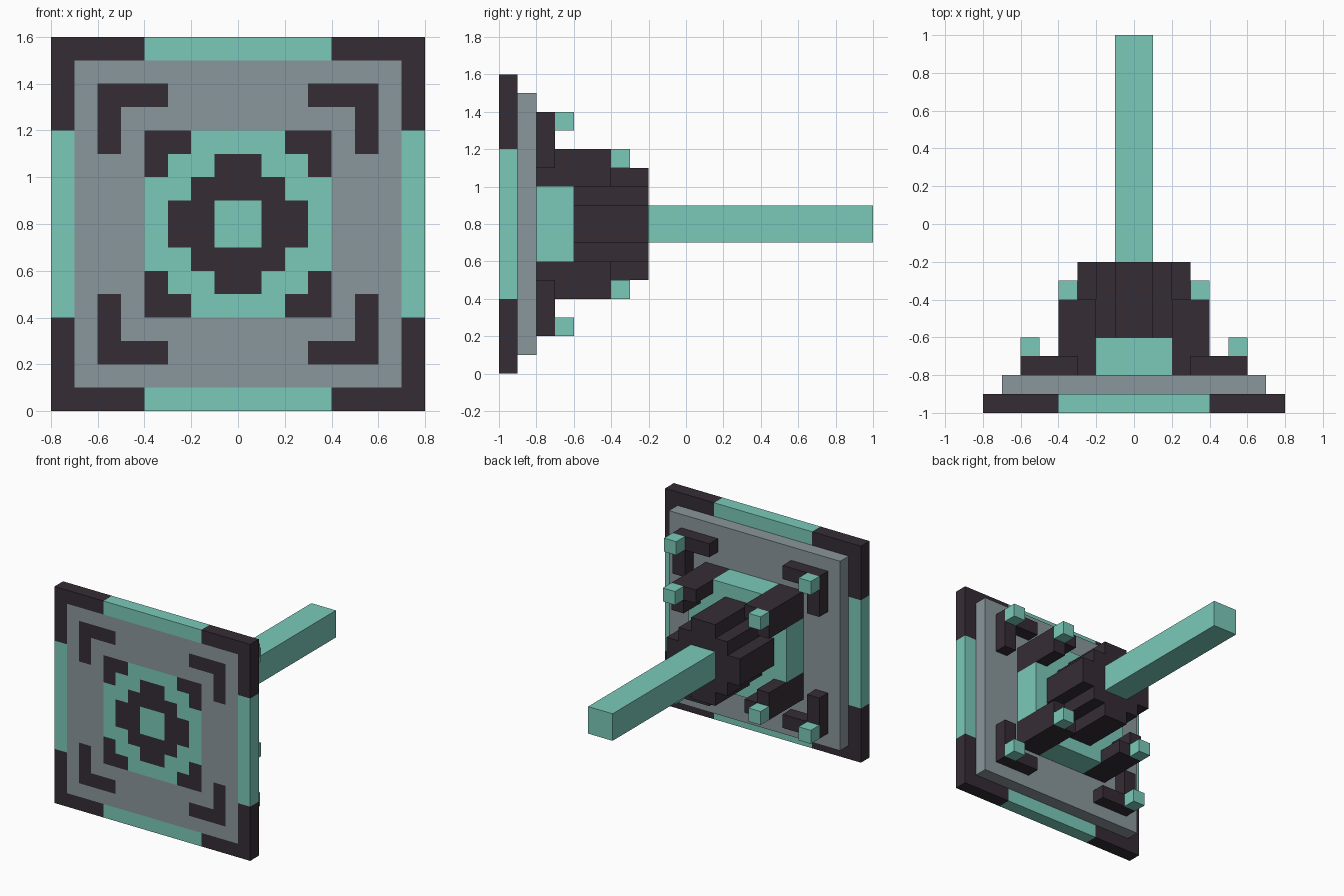
import bpy, bmesh
from mathutils import Vector

if "Cube" in bpy.data.objects:
    bpy.data.objects.remove(bpy.data.objects["Cube"])

U = 0.1                                   # block size


def material(name, rgb):
    m = bpy.data.materials.new(name)
    m.diffuse_color = (*rgb, 1)
    m.use_nodes = True
    m.node_tree.nodes["Principled BSDF"].inputs["Base Color"].default_value = m.diffuse_color
    return m


TEAL, DARK, GRAY = 0, 1, 2
MATS = [material("teal", (0.195, 0.591, 0.491)),
        material("dark plum", (0.036, 0.026, 0.036)),
        material("slate gray", (0.254, 0.309, 0.332))]


# Cross-sections as rules on mirrored block coordinates (0 = next to the axis)
def core(a, b):
    return a + b <= 2


def post(a, b):
    return max(a, b) == 3 and min(a, b) >= 2


def bracket(a, b):
    return max(a, b) == 5 and min(a, b) >= 3


def rim(a, b):
    return max(a, b) == 7


def front_colour(a, b):
    if rim(a, b):
        return TEAL if min(a, b) < 4 else DARK
    if a == b == 0:
        return TEAL
    if core(a, b) or post(a, b) or bracket(a, b):
        return DARK
    return TEAL if max(a, b) <= 3 else GRAY


# name, first layer, end layer, cross-section rule, colour (index or rule)
PARTS = [
    ("front_plate", 0, 1, lambda a, b: True, front_colour),
    ("back_panel", 1, 2, lambda a, b: max(a, b) <= 6, GRAY),
    ("corner_brackets", 2, 3, bracket, DARK),
    ("bracket_studs", 3, 4, lambda a, b: a == b == 5, TEAL),
    ("core", 2, 8, core, DARK),
    ("posts", 2, 6, post, DARK),
    ("post_tips", 6, 7, lambda a, b: a == b == 3, TEAL),
    ("hub_block", 2, 4,
     lambda a, b: max(a, b) <= 3 and not core(a, b) and not post(a, b), TEAL),
    ("shaft", 8, 20, lambda a, b: a == b == 0, TEAL),
]

# Fill the block grid, mirrored in x and z
cells, filled = {}, set()
for name, j0, j1, inside, colour in PARTS:
    cells[name] = {}
    for i in range(-8, 8):
        for k in range(-8, 8):
            a, b = max(i, -1 - i), max(k, -1 - k)
            if inside(a, b):
                c = colour(a, b) if callable(colour) else colour
                for j in range(j0, j1):
                    cells[name][(i, j, k)] = c
                    filled.add((i, j, k))


def build(name, blocks):
    """Make the exposed sides of a part's blocks, then merge flat areas."""
    bm = bmesh.new()
    for cell, colour in blocks.items():
        for axis in range(3):
            for side in (0, 1):
                near = list(cell)
                near[axis] += 2 * side - 1
                if tuple(near) in filled:
                    continue
                u, v = (axis + 1) % 3, (axis + 2) % 3
                quad = []
                for du, dv in ((0, 0), (1, 0), (1, 1), (0, 1)):
                    p = Vector(cell)
                    p[axis] += side
                    p[u] += du
                    p[v] += dv
                    quad.append(bm.verts.new(
                        (p.x * U, p.y * U - 1, p.z * U + 0.8)))
                f = bm.faces.new(quad if side else quad[::-1])
                f.material_index = colour
    bmesh.ops.remove_doubles(bm, verts=bm.verts[:], dist=0.001)
    bmesh.ops.dissolve_limit(bm, angle_limit=0.01, verts=bm.verts[:],
                             edges=bm.edges[:], delimit={'MATERIAL'})
    me = bpy.data.meshes.new(name)
    bm.to_mesh(me)
    bm.free()
    for m in MATS:
        me.materials.append(m)
    bpy.context.collection.objects.link(bpy.data.objects.new(name, me))


for part_name, blocks in cells.items():
    build(part_name, blocks)
